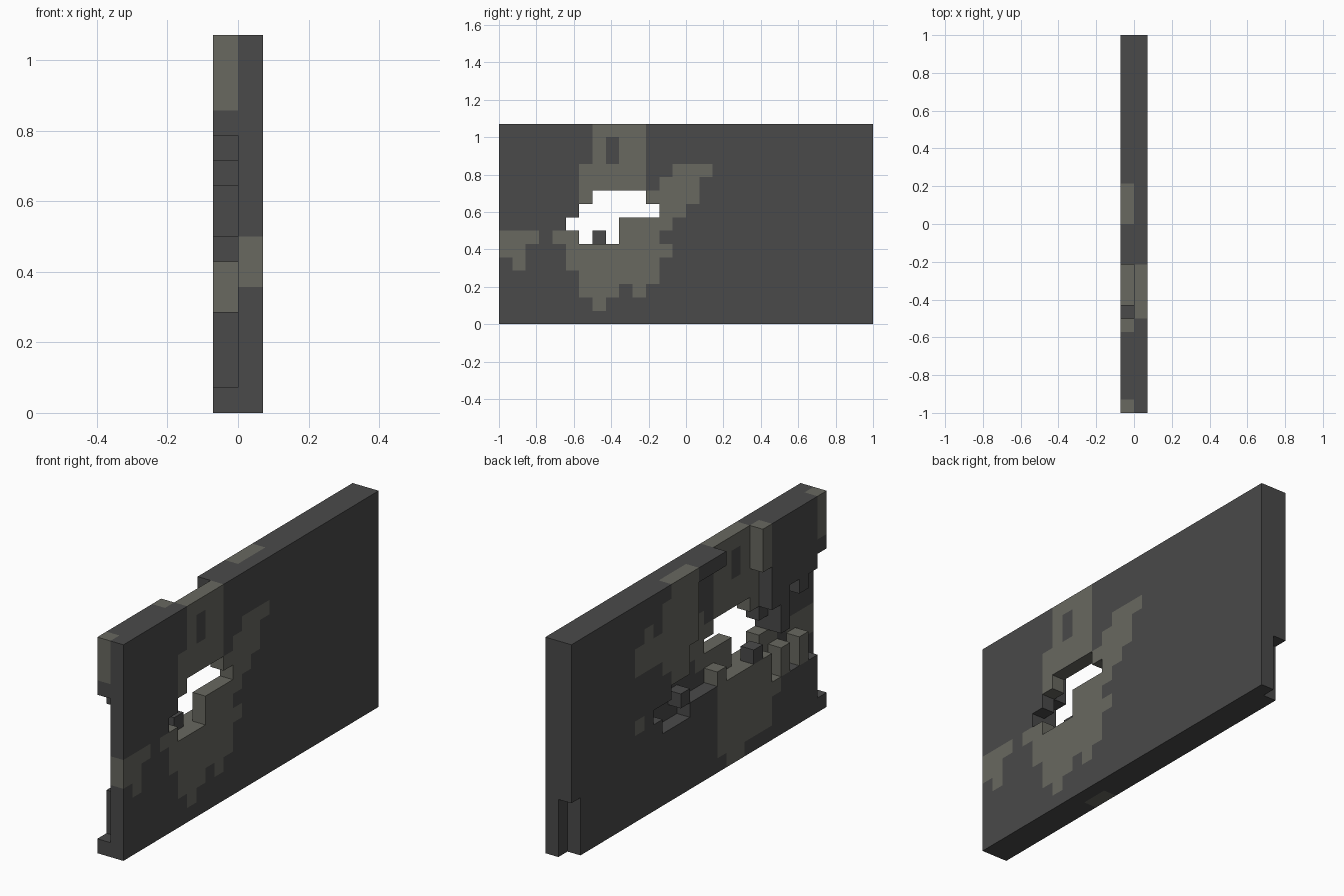
import bpy
import bmesh
from mathutils import Vector

cube = bpy.data.objects.get("Cube")
if cube:
    bpy.data.objects.remove(cube, do_unlink=True)

COLS, ROWS = 28, 15
CELL = 2 / COLS

# Wall plans, top row first, starting at the front end.
# '#' dark plaster, 'o' bare patch, '.' missing block; rows continue dark.
OUTER = [
    "#######oooo",
    "#######o#oo",
    "#######o#oo",
    "######ooooo##ooo",
    "######ooooo#ooo",
    "######o....oooo",
    "######......oo",
    "#####....oooo",
    "ooo#oo...ooo",
    "oo###oooooooo",
    "#o###ooooooo",
    "######oooooo",
    "######ooo#o",
    "#######o",
    "#",
]
INNER = [
    "o#####o....###ooo",
    "o#####o.......oooo",
    "o#####o.......oooo#o",
    "######........ooooooo",
    ".#####........ooooooo",
    "..#.##.........ooo",
    "....#..........oo",
    "....#............",
    ".......#...o...#...#o",
    "..o.o.oooooo###...",
    "..o.o.oooooo",
    ".####ooooooo###############.",
    ".#####oooooo###############.",
    ".#####oooooo###############.",
    "#########oo################.",
]


def make_material(name, rgb):
    mat = bpy.data.materials.new(name)
    mat.use_nodes = True
    mat.diffuse_color = (*rgb, 1)
    bsdf = mat.node_tree.nodes["Principled BSDF"]
    bsdf.inputs["Base Color"].default_value = (*rgb, 1)
    bsdf.inputs["Roughness"].default_value = 0.9
    return mat


materials = [
    make_material("dark_plaster", (0.068, 0.068, 0.068)),
    make_material("bare_stone", (0.138, 0.138, 0.117)),
]


def read_plan(plan, layer):
    """Return {(layer, column, row): material index} for the solid blocks."""
    return {
        (layer, c, ROWS - 1 - i): int(mark == "o")
        for i, line in enumerate(plan)
        for c, mark in enumerate(line.ljust(COLS, "#"))
        if mark != "."
    }


layers = {"inner_wall_layer": read_plan(INNER, 0),
          "outer_wall_layer": read_plan(OUTER, 1)}
solid = {**layers["inner_wall_layer"], **layers["outer_wall_layer"]}


def build_layer(name, blocks):
    """Skin the exposed sides of the blocks and merge flat areas."""
    bm = bmesh.new()
    for cell, colour in blocks.items():
        centre = Vector((cell[0] - 0.5, cell[1] + 0.5 - COLS / 2, cell[2] + 0.5))
        for axis in range(3):
            for sign in (-1, 1):
                step = [0, 0, 0]
                step[axis] = sign
                if tuple(a + b for a, b in zip(cell, step)) in solid:
                    continue
                normal = Vector(step) / 2
                u, v = Vector((0, 0, 0)), Vector((0, 0, 0))
                u[(axis + 1) % 3] = 0.5
                v[(axis + 2) % 3] = 0.5 * sign
                corners = (-u - v, u - v, u + v, -u + v)
                face = bm.faces.new(
                    [bm.verts.new((centre + normal + k) * CELL) for k in corners])
                face.material_index = colour
    bmesh.ops.remove_doubles(bm, verts=bm.verts, dist=CELL / 100)
    bmesh.ops.dissolve_limit(bm, angle_limit=0.01, verts=bm.verts,
                             edges=bm.edges, delimit={"MATERIAL"})
    mesh = bpy.data.meshes.new(name)
    bm.to_mesh(mesh)
    bm.free()
    for mat in materials:
        mesh.materials.append(mat)
    bpy.context.scene.collection.objects.link(bpy.data.objects.new(name, mesh))


for name, blocks in layers.items():
    build_layer(name, blocks)
